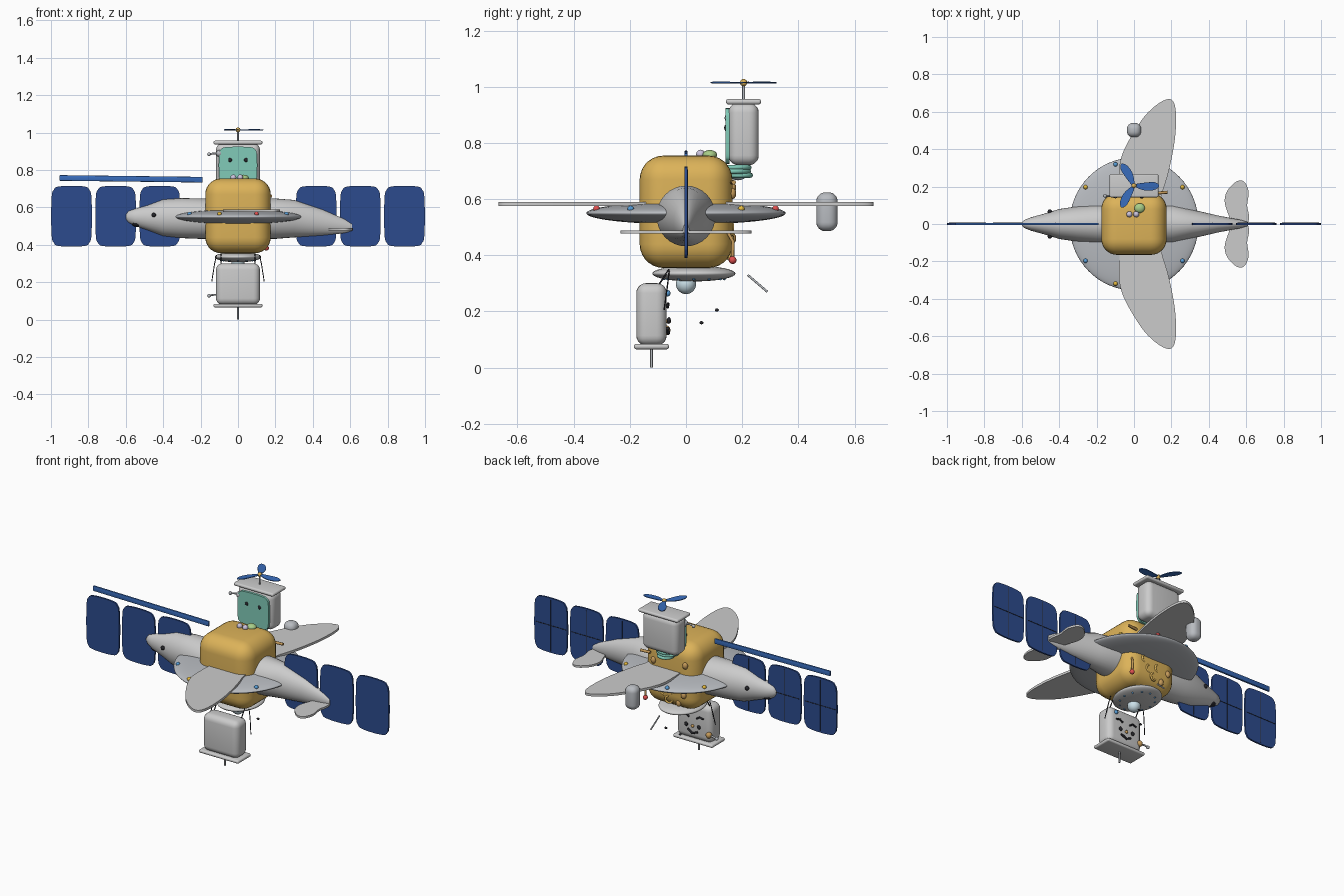
import bpy, bmesh, math
from mathutils import Vector

if "Cube" in bpy.data.objects:
    bpy.data.objects.remove(bpy.data.objects["Cube"])

mats = {}
COL = dict(gold=(.72, .45, .1), blue=(.025, .07, .27), pole=(.04, .15, .5), teal=(.22, .6, .48),
           black=(.02, .02, .025), white=(.68, .69, .7), steel=(.48, .5, .53), red=(.75, .08, .08),
           yellow=(.8, .5, .05), sky=(.1, .35, .7), green=(.4, .62, .25), lilac=(.6, .55, .72),
           pale=(.6, .75, .82), bronze=(.55, .32, .1))


def finish(ob, name, col=None, angle=50):
    ob.name = name
    if col:
        if col not in mats:
            mats[col] = bpy.data.materials.new(col)
            mats[col].diffuse_color = (*COL[col], 1)
        ob.data.materials.append(mats[col])
    if ob.type == 'MESH':
        bpy.ops.object.select_all(action='DESELECT')
        bpy.context.view_layer.objects.active = ob
        ob.select_set(True)
        bpy.ops.object.shade_smooth_by_angle(angle=math.radians(angle))
    return ob


def from_bm(bm, name, col=None, angle=50):
    bmesh.ops.recalc_face_normals(bm, faces=bm.faces)
    me = bpy.data.meshes.new(name)
    bm.to_mesh(me)
    bm.free()
    ob = bpy.data.objects.new(name, me)
    bpy.context.collection.objects.link(ob)
    return finish(ob, name, col, angle)


def box(name, c, size, r, col=None, seg=5):
    bm = bmesh.new()
    bmesh.ops.create_cube(bm, size=1)
    for v in bm.verts:
        v.co = Vector(v.co[i] * size[i] + c[i] for i in range(3))
    bmesh.ops.bevel(bm, geom=bm.edges[:], offset=r, segments=seg, profile=.5, affect='EDGES')
    return from_bm(bm, name, col, 60)


def ball(name, c, r, col=None, seg=20):
    rad = r if isinstance(r, tuple) else (r, r, r)
    bpy.ops.mesh.primitive_uv_sphere_add(segments=seg, ring_count=seg // 2, location=c)
    ob = bpy.context.object
    ob.scale = rad
    return finish(ob, name, col, 80)


def tube(name, pts, r, col=None):
    cu = bpy.data.curves.new(name, 'CURVE')
    cu.dimensions = '3D'
    cu.bevel_depth = r
    cu.bevel_resolution = 2
    cu.use_fill_caps = True
    sp = cu.splines.new('POLY')
    sp.points.add(len(pts) - 1)
    for p, q in zip(sp.points, pts):
        p.co = (*q, 1)
    ob = bpy.data.objects.new(name, cu)
    bpy.context.collection.objects.link(ob)
    return finish(ob, name, col)


def slab(name, pts, z, t, col=None, plane='xy', y=0, r=.006):
    # smooth closed outline, thickened, with rounded rim
    n = len(pts)
    out = []
    for i in range(n):
        a, b, c, d = (Vector(pts[(i + k) % n]) for k in (-1, 0, 1, 2))
        for s in range(5):
            u = s / 5
            out.append(.5 * (2 * b + (c - a) * u + (2 * a - 5 * b + 4 * c - d) * u * u
                             + (3 * b - a - 3 * c + d) * u ** 3))
    bm = bmesh.new()
    put = (lambda p, h: (p.x, p.y, z + h)) if plane == 'xy' else (lambda p, h: (p.x, y + h, p.y))
    f = bm.faces.new([bm.verts.new(put(p, -t / 2)) for p in out])
    top = bmesh.ops.extrude_face_region(bm, geom=[f])['geom']
    off = Vector((0, 0, t)) if plane == 'xy' else Vector((0, t, 0))
    bmesh.ops.translate(bm, vec=off, verts=[g for g in top if isinstance(g, bmesh.types.BMVert)])
    return from_bm(bm, name, col, 50)


def squircle(cx, cy, hx, hy, e=.4, n=16):
    s = lambda v: math.copysign(abs(v) ** e, v)
    return [(cx + hx * s(math.cos(k * math.tau / n)), cy + hy * s(math.sin(k * math.tau / n)))
            for k in range(n)]


# golden core and saucer with bulbs
box('core_body', (0, 0, .555), (.35, .33, .4), .085, 'gold', 7)
ball('saucer_ring', (0, 0, .55), (.345, .355, .04), 'steel', 64)
for k in range(10):
    a = k * math.tau / 10
    ball('saucer_bulb', (.32 * math.cos(a), .335 * math.sin(a), .565), .012,
         ('yellow', 'red', 'sky')[(k + 2) % 3 if k else 0] if k else 'yellow', 12)

# fish fuselage lofted from ellipses: x, centre z, half height, half width
secs = [(-.6, .55, .012, .01), (-.585, .55, .032, .022), (-.55, .547, .046, .036), (-.48, .545, .068, .055),
        (-.4, .545, .098, .08), (-.3, .543, .107, .095), (-.2, .54, .108, .105), (.2, .54, .108, .105),
        (.3, .54, .1, .08), (.45, .52, .07, .045), (.57, .5, .038, .022), (.61, .493, .02, .01)]
bm = bmesh.new()
rings = [[bm.verts.new((x, w * math.cos(k * math.tau / 32), z + h * math.sin(k * math.tau / 32)))
          for k in range(32)] for x, z, h, w in secs]
for a, b in zip(rings, rings[1:]):
    for k in range(32):
        bm.faces.new((a[k], a[k - 1], b[k - 1], b[k]))
bm.faces.new(rings[0])
bm.faces.new(rings[-1])
from_bm(bm, 'fish_fuselage', 'white')
ball('fish_mouth', (-.535, 0, .515), (.035, .03, .02), 'black')

# fins, tail flukes, fish eyes
fin = [(-.05, .1), (-.08, .25), (-.06, .38), (.03, .54), (.1, .62), (.17, .665), (.21, .655), (.225, .58),
       (.218, .45), (.19, .3), (.155, .18), (.12, .1)]
fluke = [(.53, 0), (.505, .05), (.485, .12), (.5, .18), (.55, .228), (.59, .225), (.613, .17), (.605, .1),
         (.615, .04), (.6, 0)]
for s in (1, -1):
    slab('side_fin', [(x, s * y) for x, y in fin], .583, .014, 'white')
    slab('tail_fluke', [(x, s * y) for x, y in fluke], .483, .012, 'white')
    ball('fish_eye', (-.45, s * .066, .56), .012, 'black', 12)

# solar panels with grid lines, hinge bars, side beam
for s in (1, -1):
    for cx in (.418, .654, .89):
        slab('solar_panel', squircle(s * cx, .553, .109, .163), 0, .01, 'blue', 'xz')
        tube('panel_line', [(s * cx - .1, .006, .553), (s * cx + .1, .006, .553)], .0015, 'black')
        tube('panel_line', [(s * cx, .006, .4), (s * cx, .006, .705)], .0015, 'black')
beam = box('side_beam', (0, 0, 0), (.765, .012, .03), .003, 'pole', 2)
beam.location = (-.572, 0, .753)
beam.rotation_euler.y = math.radians(.7)


# robot heads: upper faces front, lower hangs upside down facing back
def head(prefix, y, z, f, up):
    box(prefix + '_head', (0, y, z), (.235, .108, .222), .035, None)
    box(prefix + '_cap', (0, y, z + up * .115), (.262, .125, .02), .0095, None, 4)
    tube(prefix + '_shaft', [(0, y, z + up * .12), (0, y, z + up * .19)], .005, 'steel')
    zz = z + up * .057
    tube(prefix + '_lever', [(-.105, y + f * .045, zz), (-.13, y + f * .055, zz), (-.155, y + f * .055, zz - .005)],
         .005, 'steel')
    ball(prefix + '_lever_knob', (-.155, y + f * .055, zz - .005), .01, 'steel', 12)
    ball(prefix + '_lever_base', (-.1, y + f * .05, zz), .018, 'bronze' if f > 0 else 'steel', 12)
    for s in (1, -1):
        ball(prefix + '_eye', (s * .042, y + f * .062, z + up * .022), (.011, .007, .012), 'black', 14)


head('upper', .205, .832, -1, 1)
slab('upper_face', squircle(0, .825, .103, .1), 0, .014, 'teal', 'xz', .148)
head('lower', -.123, .19, 1, -1)
for s in (1, -1):
    tube('lower_brow', [(s * .025, -.065, .215), (s * .045, -.064, .228), (s * .07, -.065, .222)], .005, 'black')
    tube('hanging_wire', [(s * .115, -.06, .345), (s * .125, -.065, .3), (s * .14, -.078, .205)], .0025, 'black')
    tube('neck_wire', [(s * .09, -.06, .35), (s * .09, -.1, .29)], .003, 'black')
tube('lower_mouth', [(-.03, -.065, .135), (0, -.063, .122), (.035, -.065, .14)], .006, 'black')
ball('lower_nose', (0, -.062, .165), .009, 'bronze', 12)
ball('lower_button', (.07, -.067, .265), .012, 'sky', 12)

# propeller
for k in range(3):
    blade = slab('propeller_blade', [(.01, -.008), (.06, -.026), (.11, -.022), (.135, 0), (.11, .018),
                                     (.06, .016), (.01, .008)], 0, .004, 'pole')
    blade.location = (0, .205, 1.015)
    blade.rotation_euler = (math.radians(4), 0, k * math.tau / 3)
ball('propeller_hub', (0, .205, 1.015), .013, 'gold', 14)

# teal neck coil and cup under the upper head
for k, (y, r) in enumerate([(.19, .04), (.165, .058), (.175, .05)]):
    bpy.ops.mesh.primitive_torus_add(location=(0, y, .685 + .014 * k), major_radius=r, minor_radius=.009,
                                     major_segments=32, minor_segments=8)
    finish(bpy.context.object, 'neck_coil', 'teal')
ball('neck_cup', (0, .185, .695), (.04, .035, .028), 'pale')

# eggs on top of the core
ball('green_egg', (.03, .085, .757), (.028, .026, .018), 'green')
for x in (-.025, .012):
    ball('lilac_egg', (x, .052, .76), .016, 'lilac')

# bottom dial with ticks and lamp
ball('bottom_dial', (0, .028, .335), (.124, .148, .028), None, 40)
for k in range(12):
    a = k * math.tau / 12
    ball('dial_tick', (.09 * math.cos(a), .028 + .108 * math.sin(a), .317), .006, 'sky', 8)
ball('bottom_lamp', (0, 0, .298), .036, 'pale', 24)

# back details: curls, knobs, hose with red ball
for x, z in ((-.03, .47), (.03, .45), (0, .41), (.06, .5)):
    bpy.ops.mesh.primitive_torus_add(location=(x, .16, z), rotation=(math.pi / 2, 0, .3), major_radius=.02,
                                     minor_radius=.006, major_segments=20, minor_segments=8)
    finish(bpy.context.object, 'back_curl', 'gold')
for p in ((-.1, .165, .46), (.1, .165, .62), (-.06, .155, .4), (-.11, .165, .64)):
    ball('back_knob', p, (.016, .014, .02), 'bronze', 12)
tube('side_handle', [(.12, .165, .66), (.18, .17, .66)], .008, 'bronze')
tube('side_hose', [(.14, .15, .48), (.15, .167, .45), (.152, .166, .385)], .006, 'bronze')
ball('hose_ball', (.152, .166, .383), .014, 'red', 14)

# loose bits: capsule, rod, pebbles
box('floating_capsule', (0, .502, .555), (.076, .076, .138), .032, 'steel', 6)
tube('floating_rod', [(.02, .22, .33), (.03, .29, .27)], .004, 'steel')
ball('pebble', (0, .055, .16), (.009, .007, .006), 'black', 10)
ball('pebble', (.056, .11, .205), (.009, .007, .006), 'black', 10)

for m in bpy.data.materials:
    if m.users and not m.is_grease_pencil:
        m.use_nodes = True
        m.node_tree.nodes["Principled BSDF"].inputs["Base Color"].default_value = m.diffuse_color
